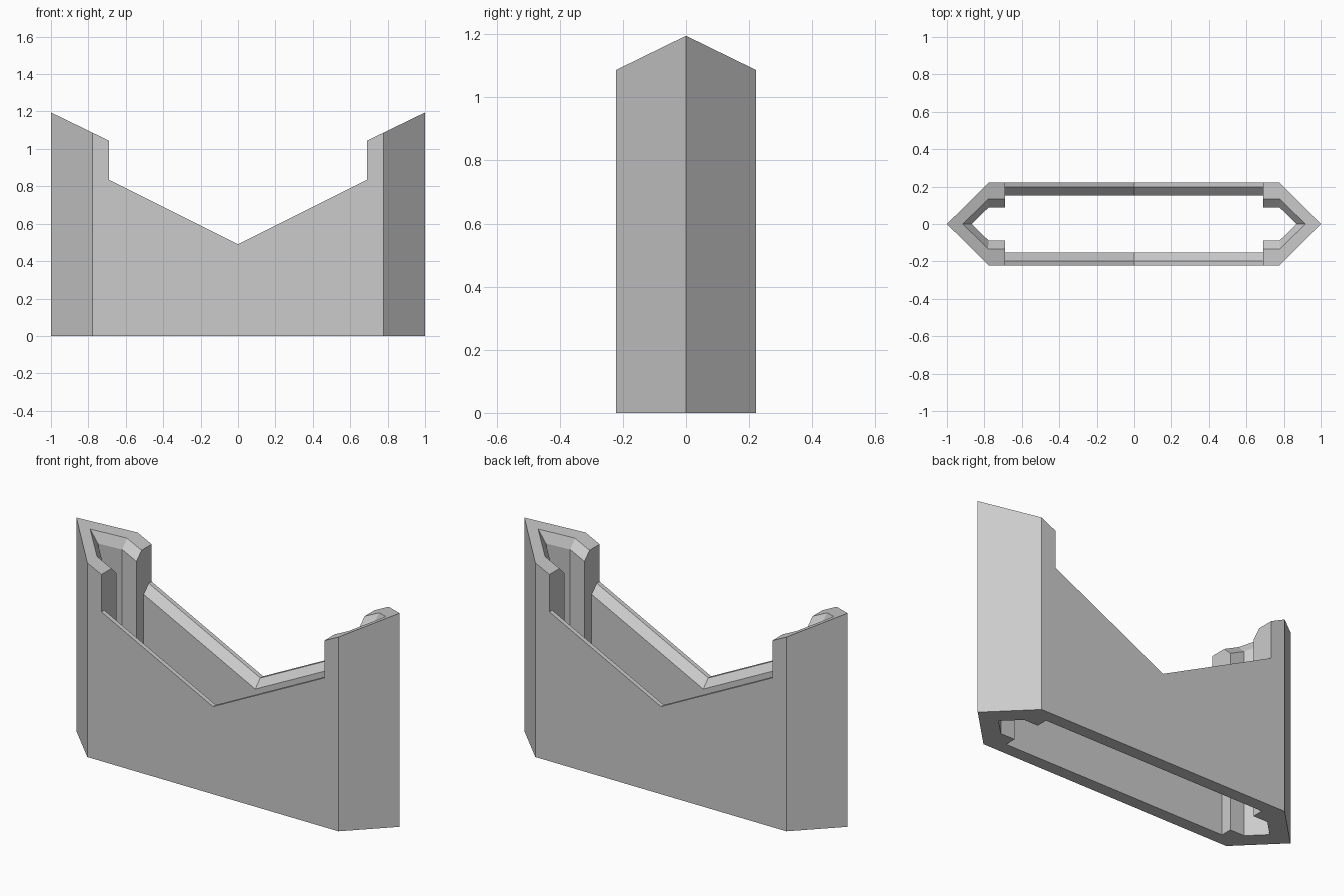
import bpy
import bmesh

cube = bpy.data.objects.get("Cube")
if cube:
    bpy.data.objects.remove(cube, do_unlink=True)

# Single plain grey
grey = bpy.data.materials.new("light_grey")
grey.use_nodes = True
colour = (0.6, 0.6, 0.6, 1)
grey.diffuse_color = colour
grey.node_tree.nodes["Principled BSDF"].inputs["Base Color"].default_value = colour

CHAMFER = 0.045      # inner top edge bevel
HALF_DEPTH = 0.222
STEP_X = 0.69        # where the wall thickens into the end post


def panel_top(x):
    return 0.49 + 0.5 * x


def post_top(x):
    return 1.195 - 0.487 * (1 - x)


def section(bm, outer, lip, inner, top):
    """Wall cross-section: outer bottom, outer top, lip, bevel foot, inner bottom."""
    points = [(*outer, 0), (*outer, top(outer[0])), (*lip, top(lip[0])),
              (*inner, top(inner[0]) - CHAMFER), (*inner, 0)]
    return [bm.verts.new(p) for p in points]


def bridge(bm, a, b):
    for i in range(len(a)):
        j = (i + 1) % len(a)
        bm.faces.new((a[i], a[j], b[j], b[i]))


def straight(bm, x, lip_y, top):
    return section(bm, (x, HALF_DEPTH), (x, lip_y), (x, lip_y - CHAMFER), top)


# One quarter of the shell, from the middle of the long wall to the pointed end
bm = bmesh.new()
middle = straight(bm, 0, 0.197, panel_top)
panel_end = straight(bm, STEP_X, 0.197, panel_top)
post_start = straight(bm, STEP_X, 0.133, post_top)
corner = section(bm, (0.777, HALF_DEPTH), (0.78, 0.133), (0.778, 0.088), post_top)
tip = section(bm, (1, 0), (0.915, 0), (0.867, 0), post_top)
bridge(bm, middle, panel_end)
bridge(bm, post_start, corner)
bridge(bm, corner, tip)

# Exposed end of the post around the thinner wall
bm.faces.new([panel_end[1]] + post_start[1:] + panel_end[:1:-1])

bmesh.ops.remove_doubles(bm, verts=bm.verts, dist=0.0001)
bmesh.ops.recalc_face_normals(bm, faces=bm.faces)

# Outer wall must face outwards
bm.normal_update()
outer_face = max(bm.faces, key=lambda f: f.calc_center_median().y)
if outer_face.normal.y < 0:
    bmesh.ops.reverse_faces(bm, faces=bm.faces)

mesh = bpy.data.meshes.new("hexagonal_shell")
bm.to_mesh(mesh)
bm.free()
mesh.materials.append(grey)
shell = bpy.data.objects.new("hexagonal_shell", mesh)
bpy.context.collection.objects.link(shell)

# Mirror to the other three quarters
mirror = shell.modifiers.new("four_quarters", 'MIRROR')
mirror.use_axis = (True, True, False)
mirror.use_mirror_merge = True
mirror.merge_threshold = 0.0005
